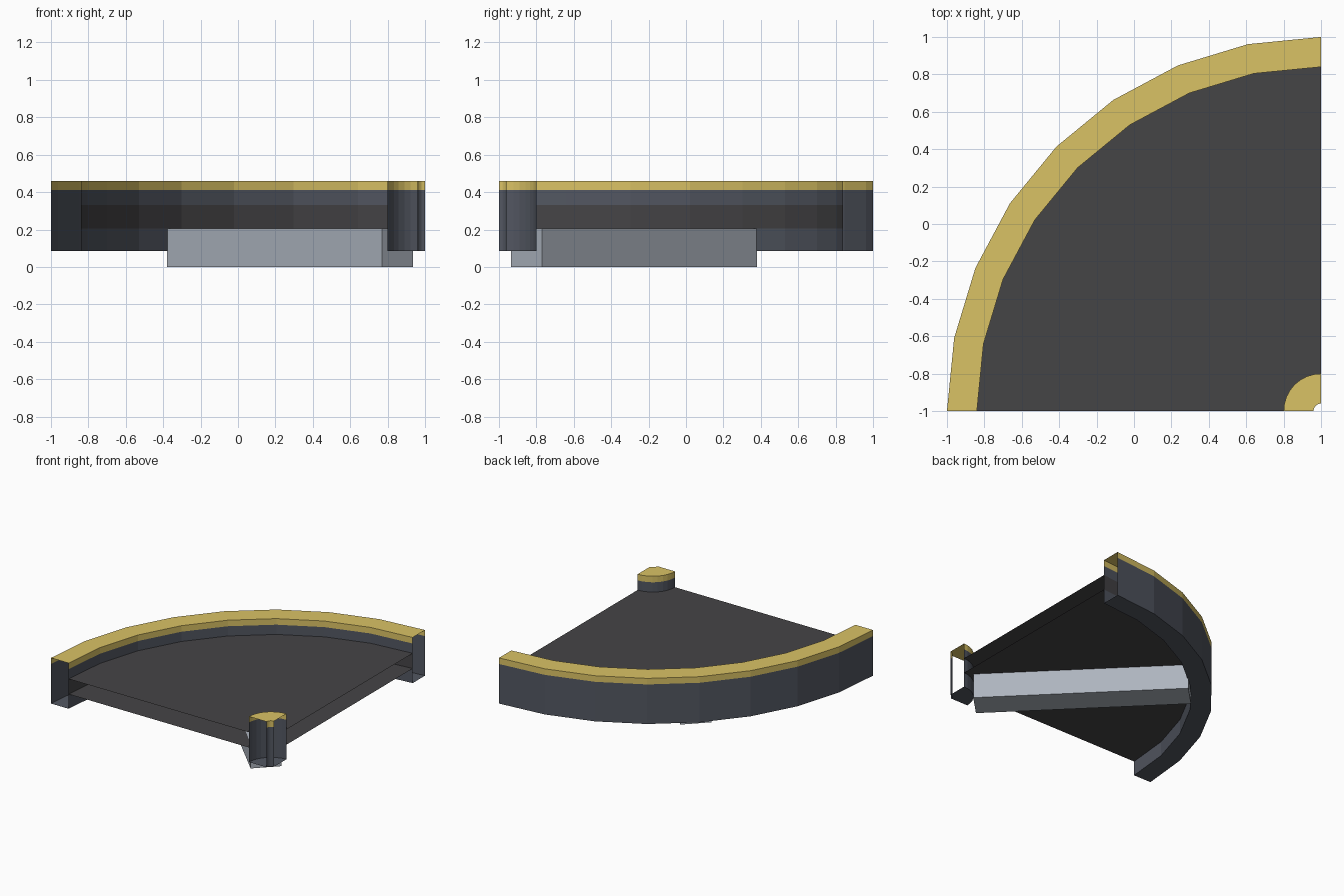
import bpy, math
from mathutils import Matrix, Vector

if "Cube" in bpy.data.objects:
    bpy.data.objects.remove(bpy.data.objects["Cube"])

CX, CY, SEG = 1.0, -1.0, 8   # pivot corner of the quarter circle


def material(name, rgb):
    m = bpy.data.materials.new(name)
    m.diffuse_color = (*rgb, 1)
    m.use_nodes = True
    m.node_tree.nodes["Principled BSDF"].inputs["Base Color"].default_value = m.diffuse_color
    return m


steel = material("dark_steel", (0.085, 0.095, 0.12))
yellow = material("yellow", (0.70, 0.54, 0.13))
deck = material("deck", (0.06, 0.058, 0.062))
grey = material("beam_grey", (0.42, 0.46, 0.52))


def add(name, verts, faces, mat):
    me = bpy.data.meshes.new(name)
    me.from_pydata(verts, [], faces)
    me.materials.append(mat)
    ob = bpy.data.objects.new(name, me)
    bpy.context.collection.objects.link(ob)
    return ob


def sweep(name, paths, mat):
    """Sweep open (radius, z) profiles through the quarter turn; ends stay open."""
    verts, faces = [], []
    for path in paths:
        base, n = len(verts), len(path)
        for i in range(SEG + 1):
            a = math.pi / 2 * (1 + i / SEG)
            verts += [(CX + r * math.cos(a), CY + r * math.sin(a), z) for r, z in path]
        for i in range(SEG):
            for j in range(n - 1):
                k = base + i * n + j
                faces.append((k, k + 1, k + n + 1, k + n))
    return add(name, verts, faces, mat)


# Outer curb and inner post, with yellow caps
Z0, ZF0, ZF1, ZC, Z1 = 0.085, 0.205, 0.33, 0.41, 0.46
sweep("outer_curb", [[(2, ZC), (2, Z0), (1.84, Z0), (1.84, ZF0)],
                     [(1.84, ZF1), (1.84, ZC)]], steel)
sweep("inner_post", [[(0.2, ZC), (0.2, Z0), (0.04, Z0), (0.04, ZC)]], steel)
for name, ri, ro in (("outer_cap", 1.84, 2.0), ("inner_cap", 0.04, 0.2)):
    sweep(name, [[(ri, ZC), (ri, Z1), (ro, Z1), (ro, ZC)]], yellow)

# Floor slab
sweep("floor", [[(0.2, ZF1), (1.84, ZF1), (1.84, ZF0), (0.2, ZF0)]], deck)

# Diagonal support beam under the floor
bpy.ops.mesh.primitive_cube_add(size=1)
beam = bpy.context.object
beam.name = "support_beam"
r0, r1 = 0.209, 1.835
mid = (r0 + r1) / 2 / math.sqrt(2)
beam.data.transform(Matrix.Translation((CX - mid, CY + mid, ZF0 / 2))
                    @ Matrix.Rotation(math.radians(135), 4, 'Z')
                    @ Matrix.Diagonal((r1 - r0, 0.234, ZF0, 1)))
beam.data.materials.append(grey)
